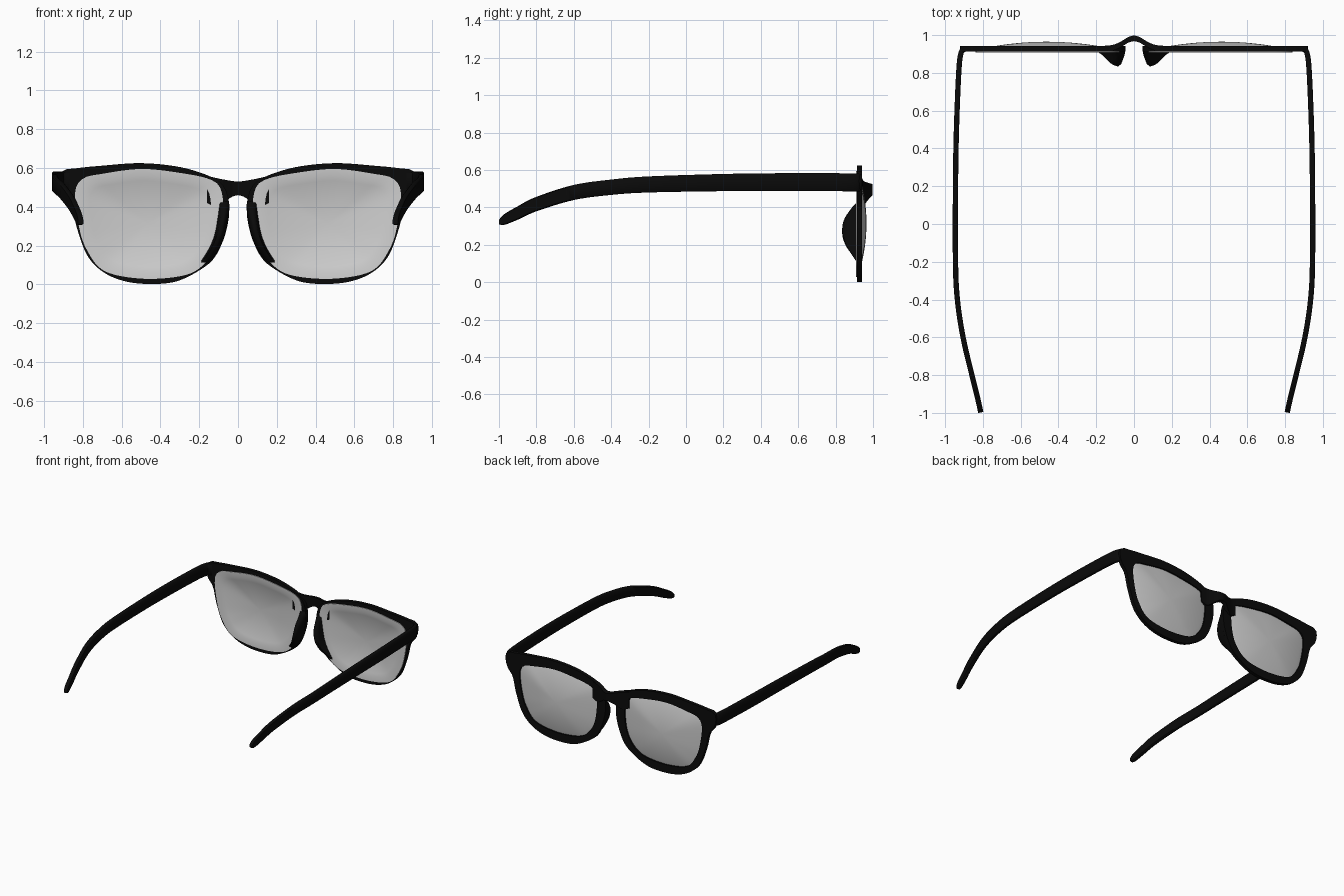
import bpy, bmesh, math
from mathutils import Vector

cube = bpy.data.objects.get("Cube")
if cube:
    bpy.data.objects.remove(cube)


def material(name, value, rough):
    m = bpy.data.materials.new(name)
    m.use_nodes = True
    color = (value, value, value, 1)
    m.diffuse_color = color
    node = m.node_tree.nodes["Principled BSDF"]
    node.inputs["Base Color"].default_value = color
    node.inputs["Roughness"].default_value = rough
    return m


black = material("black plastic", 0.003, 0.5)
grey = material("lens grey", 0.62, 0.5)


def spline(points, steps, closed=False):
    """Smooth curve through points of any dimension."""
    p = [Vector(q) for q in points]
    n = len(p)
    pick = (lambda i: p[i % n]) if closed else (lambda i: p[max(0, min(n - 1, i))])
    out = []
    for i in range(n if closed else n - 1):
        a, b, c, d = (pick(i + k) for k in (-1, 0, 1, 2))
        for s in range(steps):
            t = s / steps
            out.append(0.5 * (2 * b + (c - a) * t + (2 * a - 5 * b + 4 * c - d) * t * t
                              + (3 * b - a - 3 * c + d) * t ** 3))
    if not closed:
        out.append(p[-1])
    return out


def radial(points, center, count):
    """Resample a closed outline at even angles around center."""
    polar = sorted((math.atan2(v.y, v.x), v.length)
                   for v in (q - center for q in spline(points, 12, True)))
    first, last = polar[0], polar[-1]
    polar = [(last[0] - math.tau, last[1])] + polar + [(first[0] + math.tau, first[1])]
    out, j = [], 0
    for i in range(count):
        a = -math.pi + math.tau * i / count
        while polar[j + 1][0] < a:
            j += 1
        (a0, r0), (a1, r1) = polar[j], polar[j + 1]
        r = r0 + (r1 - r0) * (a - a0) / max(a1 - a0, 1e-6)
        out.append(center + r * Vector((math.cos(a), math.sin(a))))
    return out


def loft(name, rings, mat, mirror=True, cyclic=False, angle=40):
    """Skin a list of equal rings; ends are capped unless cyclic."""
    bm = bmesh.new()
    rows = [[bm.verts.new(v) for v in ring] for ring in rings]
    n = len(rows[0])
    pairs = list(zip(rows, rows[1:])) + ([(rows[-1], rows[0])] if cyclic else [])
    for r, s in pairs:
        for i in range(n):
            bm.faces.new((r[i], r[(i + 1) % n], s[(i + 1) % n], s[i]))
    if not cyclic:
        bm.faces.new(rows[0])
        bm.faces.new(rows[-1])
    bmesh.ops.recalc_face_normals(bm, faces=bm.faces)
    mesh = bpy.data.meshes.new(name)
    bm.to_mesh(mesh)
    bm.free()
    mesh.materials.append(mat)
    ob = bpy.data.objects.new(name, mesh)
    bpy.context.collection.objects.link(ob)
    bpy.ops.object.select_all(action="DESELECT")
    ob.select_set(True)
    bpy.context.view_layer.objects.active = ob
    bpy.ops.object.shade_smooth_by_angle(angle=math.radians(angle))
    if mirror:
        ob.modifiers.new("Mirror", "MIRROR")
    return ob


def at_depth(outline, y):
    return [(v.x, y, v.y) for v in outline]


# Outlines of one rim and one lens, in x and z
COUNT = 96
center = Vector((0.465, 0.315))
rim_points = [(0.14, 0.555), (0.07, 0.5), (0.045, 0.4), (0.06, 0.28), (0.11, 0.155),
              (0.18, 0.085), (0.32, 0.015), (0.48, 0.003), (0.61, 0.024), (0.71, 0.075),
              (0.78, 0.155), (0.83, 0.29), (0.86, 0.41), (0.91, 0.48), (0.915, 0.58),
              (0.82, 0.6), (0.7, 0.612), (0.5, 0.625), (0.3, 0.605)]
lens_points = [(0.5, 0.595), (0.7, 0.57), (0.8, 0.545), (0.84, 0.47), (0.82, 0.3),
               (0.78, 0.18), (0.69, 0.07), (0.5, 0.03), (0.3, 0.042), (0.19, 0.09),
               (0.11, 0.2), (0.08, 0.35), (0.085, 0.48), (0.14, 0.54), (0.3, 0.575)]
rim = radial(rim_points, center, COUNT)
lens = radial(lens_points, center, COUNT)
hole = [center + Vector(((v.x - center.x) * 0.89, (v.y - center.y) * 0.87)) for v in lens]

# Rims
loft("rims", [at_depth(rim, 0.914), at_depth(rim, 0.942),
              at_depth(hole, 0.942), at_depth(hole, 0.914)], black, cyclic=True)


# Lenses: domed through the opening, with a thin flange behind the rim
def dome(r, base, rise):
    ring = [center + (v - center) * r for v in hole]
    return at_depth(ring, base + rise * (1 - r * r))


radii = [0.02] + [k / 10 for k in range(1, 11)]
lens_rings = [dome(r, 0.93, 0.035) for r in radii]
lens_rings += [at_depth(lens, 0.918), at_depth(lens, 0.909)]
lens_rings += [dome(r, 0.911, 0.035) for r in reversed(radii)]
loft("lenses", lens_rings, grey)

# Bridge: x, y, top z, bottom z, bent forward in the middle
half = spline([(0, 0.983, 0.53, 0.46), (0.03, 0.975, 0.533, 0.452), (0.07, 0.951, 0.54, 0.425),
               (0.11, 0.934, 0.548, 0.4), (0.16, 0.928, 0.56, 0.42)], 5)
stations = [Vector((-v[0], *v[1:])) for v in reversed(half[1:])] + half
bridge_rings = []
for x, y, top, bottom in stations:
    t = 0.015
    bridge_rings.append([(x, y - t, bottom), (x, y + t, bottom + 0.006),
                         (x, y + t, top - 0.006), (x, y - t, top)])
loft("bridge", bridge_rings, black, mirror=False)

# Nose pads: x, z, depth behind the rim, swelling in the middle
pad_rings = []
for x, z, depth in spline([(0.046, 0.43, 0.005), (0.045, 0.39, 0.04), (0.052, 0.33, 0.077),
                           (0.065, 0.26, 0.085), (0.088, 0.2, 0.068), (0.118, 0.15, 0.035),
                           (0.155, 0.105, 0.005)], 4):
    y = 0.92
    pad_rings.append([(x, y, z), (x + 0.004, y - depth * 0.5, z), (x + 0.014, y - depth * 0.9, z),
                      (x + 0.024, y - depth, z), (x + 0.042, y - depth * 0.93, z),
                      (x + 0.048, y - depth * 0.6, z), (x + 0.056, y, z)])
loft("nose_pads", pad_rings, black, angle=60)

# Temples: x, y, middle z, half height, from hinge to ear tip
path = spline([(0.87, 0.928, 0.533, 0.046), (0.9, 0.924, 0.533, 0.047), (0.917, 0.9, 0.533, 0.048),
               (0.928, 0.8, 0.535, 0.048), (0.94, 0.5, 0.535, 0.048), (0.945, 0.2, 0.533, 0.046),
               (0.945, -0.2, 0.523, 0.043), (0.935, -0.4, 0.508, 0.041),
               (0.905, -0.6, 0.48, 0.04), (0.858, -0.8, 0.418, 0.038),
               (0.833, -0.9, 0.37, 0.035), (0.817, -0.97, 0.336, 0.028),
               (0.811, -0.998, 0.322, 0.012)], 6)
temple_rings = []
for i, (x, y, z, h) in enumerate(path):
    along = path[min(i + 1, len(path) - 1)] - path[max(i - 1, 0)]
    side = Vector((-along[1], along[0], 0)).normalized() * 0.014
    mid = Vector((x, y, z))
    up = Vector((0, 0, h))
    temple_rings.append([mid + side * a + up * b for a, b in
                         ((-1, -0.88), (-0.6, -1), (0.6, -1), (1, -0.88),
                          (1, 0.88), (0.6, 1), (-0.6, 1), (-1, 0.88))])
loft("temples", temple_rings, black, angle=50)
